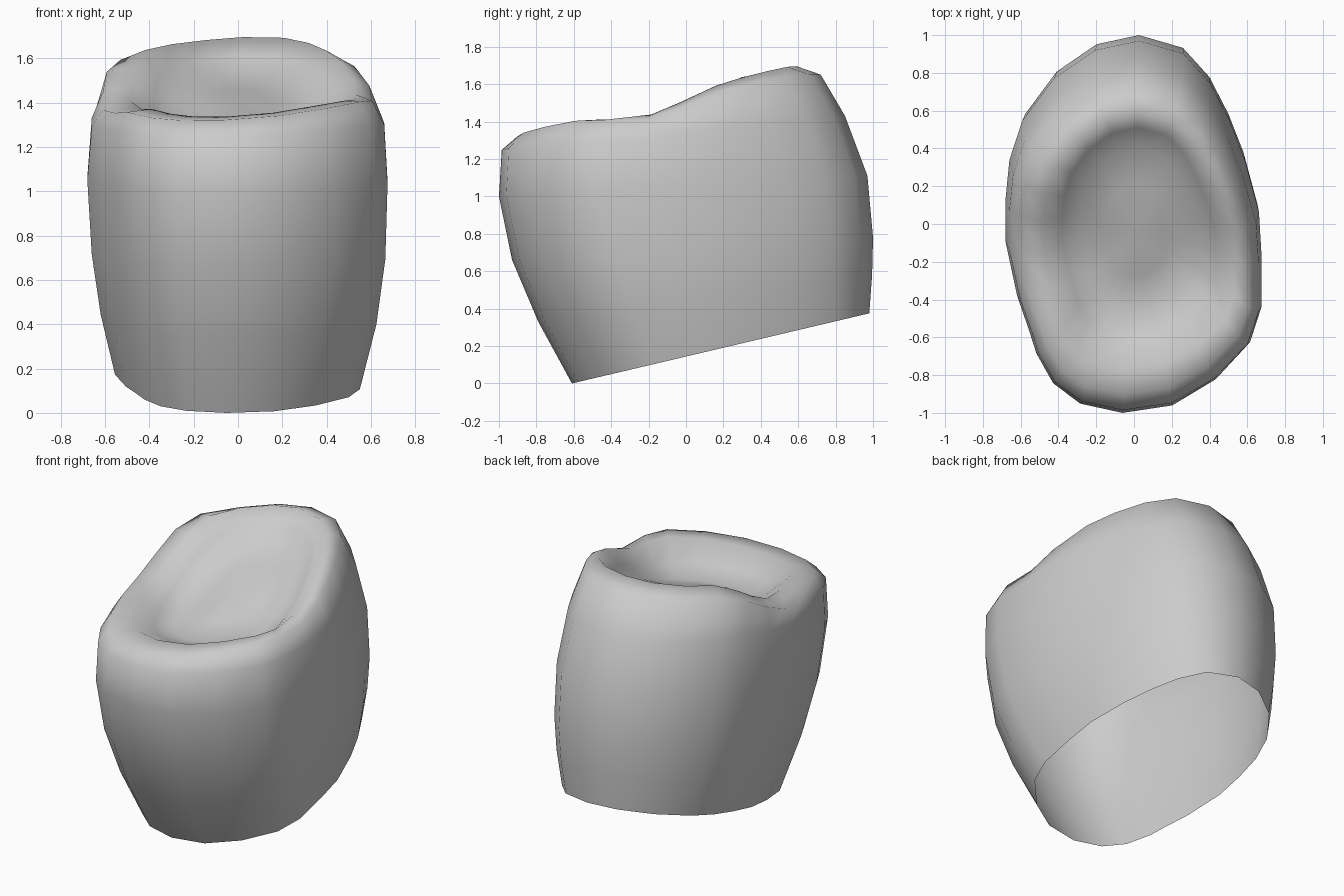
import bpy, bmesh, math

# Plan outline, normalised to +-1, counter-clockwise from the back
OUTLINE = [
    (0.04, 1.0), (-0.30, 0.95), (-0.62, 0.80), (-0.87, 0.57), (-0.97, 0.36),
    (-1.0, 0.15), (-1.0, -0.08), (-0.91, -0.37), (-0.82, -0.55), (-0.76, -0.68),
    (-0.63, -0.84), (-0.42, -0.95), (-0.09, -1.0), (0.30, -0.96), (0.64, -0.82),
    (0.91, -0.62), (1.0, -0.43), (1.0, -0.15), (0.98, 0.08), (0.87, 0.36),
    (0.75, 0.57), (0.60, 0.77), (0.39, 0.93),
]

# Each ring: left x, right x, front y, back y, front z, back z, rim weight
RINGS = [
    (0.555, 0.55, -0.61, 0.98, 0.0, 0.375, 0.0),
    (0.62, 0.625, -0.79, 0.995, 0.33, 0.58, 0.0),
    (0.66, 0.665, -0.93, 1.0, 0.66, 0.78, 0.0),
    (0.68, 0.675, -1.0, 0.97, 1.0, 1.11, 0.0),
    (0.66, 0.66, -0.985, 0.85, 1.25, 1.43, 0.4),
    (0.61, 0.605, -0.90, 0.72, 1.325, 1.65, 1.0),
    (0.48, 0.53, -0.76, 0.59, 1.34, 1.695, 1.0),
    (0.38, 0.43, -0.61, 0.51, 1.27, 1.61, 0.8),
    (0.29, 0.32, -0.46, 0.41, 1.23, 1.53, 0.5),
    (0.15, 0.17, -0.28, 0.22, 1.30, 1.46, 0.3),
]


def ring_point(u, v, ring):
    left, right, front, back, z_front, z_back, rim = ring
    t = (v + 1) / 2
    x = u * (right if u > 0 else left)
    y = front + (back - front) * t
    z = z_front + (z_back - z_front) * t
    # Side saddle, raised back-left shoulder and slight tilt of the rim
    saddle = 0.08 * abs(u) * math.exp(-((y + 0.2) / 0.28) ** 2)
    shoulder = 0.05 * max(-u, 0) * math.exp(-((y - 0.32) / 0.2) ** 2)
    return x, y, z + rim * (0.05 * x - saddle + shoulder)


# Open-bottomed shell lofted up the wall, over the rim and into the hollow
bm = bmesh.new()
loops = [[bm.verts.new(ring_point(u, v, r)) for u, v in OUTLINE] for r in RINGS]
n = len(OUTLINE)
for lower, upper in zip(loops, loops[1:]):
    for i in range(n):
        j = (i + 1) % n
        bm.faces.new((lower[i], lower[j], upper[j], upper[i]))
centre = bm.verts.new((0, -0.04, 1.39))
for i in range(n):
    bm.faces.new((loops[-1][i], loops[-1][(i + 1) % n], centre))
for f in bm.faces:
    f.smooth = True

mesh = bpy.data.meshes.new("hollow_topped_shell")
bm.to_mesh(mesh)
bm.free()
shell = bpy.data.objects.new("hollow_topped_shell", mesh)
bpy.context.collection.objects.link(shell)
